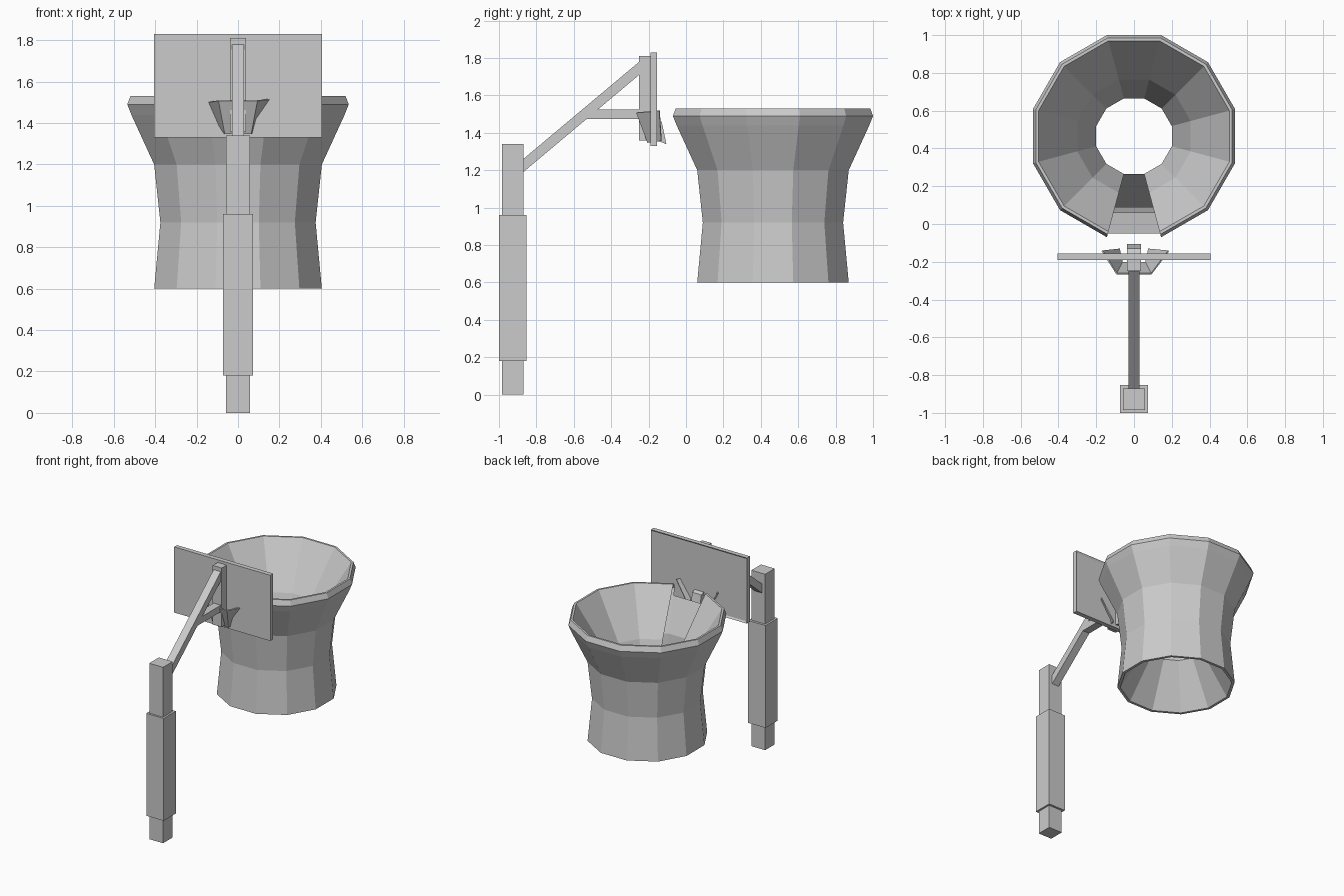
import bpy, bmesh, math
from mathutils import Vector

if "Cube" in bpy.data.objects:
    bpy.data.objects.remove(bpy.data.objects["Cube"])

grey = bpy.data.materials.new("plain_grey")
grey.use_nodes = True
GREY = (0.6, 0.6, 0.6, 1)
grey.diffuse_color = GREY
grey.node_tree.nodes["Principled BSDF"].inputs["Base Color"].default_value = GREY


def finish(name, bm):
    bmesh.ops.recalc_face_normals(bm, faces=bm.faces)
    mesh = bpy.data.meshes.new(name)
    bm.to_mesh(mesh)
    bm.free()
    mesh.materials.append(grey)
    obj = bpy.data.objects.new(name, mesh)
    bpy.context.collection.objects.link(obj)
    return obj


def side_prism(name, half_x, outline):
    """Extrude a (y, z) outline across x."""
    bm = bmesh.new()
    face = bm.faces.new([bm.verts.new((-half_x, y, z)) for y, z in outline])
    ext = bmesh.ops.extrude_face_region(bm, geom=[face])
    moved = [v for v in ext["geom"] if isinstance(v, bmesh.types.BMVert)]
    bmesh.ops.translate(bm, verts=moved, vec=(2 * half_x, 0, 0))
    return finish(name, bm)


def box(name, half_x, y0, y1, z0, z1):
    return side_prism(name, half_x, [(y0, z0), (y1, z0), (y1, z1), (y0, z1)])


# Post, padding and support arms
box("post", 0.058, -0.985, -0.87, 0, 1.34)
box("post_padding", 0.073, -1.0, -0.853, 0.18, 0.96)
side_prism("diagonal_arm", 0.03, [(-0.87, 1.19), (-0.25, 1.71), (-0.25, 1.78), (-0.87, 1.26)])
side_prism("horizontal_brace", 0.03, [(-0.54, 1.475), (-0.25, 1.475), (-0.25, 1.525), (-0.48, 1.525)])
box("board_bracket", 0.038, -0.25, -0.19, 1.36, 1.81)

# Backboard with a slightly recessed playing face
board = box("backboard", 0.405, -0.19, -0.155, 1.33, 1.83)
bm = bmesh.new()
bm.from_mesh(board.data)
face = max(bm.faces, key=lambda f: f.normal.y)
bmesh.ops.inset_individual(bm, faces=[face], thickness=0.018)
bmesh.ops.translate(bm, verts=face.verts, vec=(0, -0.008, 0))
bm.to_mesh(board.data)
bm.free()

# Net: twelve-sided hourglass shell, outer wall up, then inner wall down
SIDES, FRONT, CENTRE_Y = 12, 9, 0.465
PROFILE = [(0.405, 0.6), (0.375, 0.92), (0.405, 1.2), (0.515, 1.44), (0.535, 1.49),
           (0.52, 1.53), (0.505, 1.53), (0.30, 1.2), (0.2, 0.92), (0.385, 0.6)]
OPEN_ROWS = {3, 4, 5, 6, 7}   # rows left open in the front panel
bm = bmesh.new()
rings = []
for apothem, z in PROFILE:
    r = apothem / math.cos(math.pi / SIDES)
    angles = [math.tau * (i - 0.5) / SIDES for i in range(SIDES)]
    rings.append([bm.verts.new((r * math.cos(a), CENTRE_Y + r * math.sin(a), z)) for a in angles])
for row in range(len(rings)):
    low, high = rings[row], rings[(row + 1) % len(rings)]
    for i in range(SIDES):
        if i == FRONT and row in OPEN_ROWS:
            continue
        j = (i + 1) % SIDES
        bm.faces.new((low[i], low[j], high[j], high[i]))
finish("net", bm)

# Small flared mount around the board bracket: thin facets
top = [(-0.165, -0.14, 1.5), (-0.09, -0.26, 1.51), (0.09, -0.26, 1.51), (0.18, -0.14, 1.52)]
low = [(-0.075, -0.13, 1.36), (-0.06, -0.20, 1.35), (0.06, -0.20, 1.35), (0.075, -0.13, 1.36)]
bm = bmesh.new()
tv = [bm.verts.new(p) for p in top]
lv = [bm.verts.new(p) for p in low]
for i in range(3):
    bm.faces.new((tv[i], tv[i + 1], lv[i + 1], lv[i]))
mount = finish("flared_mount", bm)
shell = mount.modifiers.new("thickness", "SOLIDIFY")
shell.thickness = 0.008

# Tapered tab on the playing side of the board
side_prism("rim_tab", 0.038, [(-0.16, 1.47), (-0.13, 1.46), (-0.105, 1.34), (-0.16, 1.36)])
